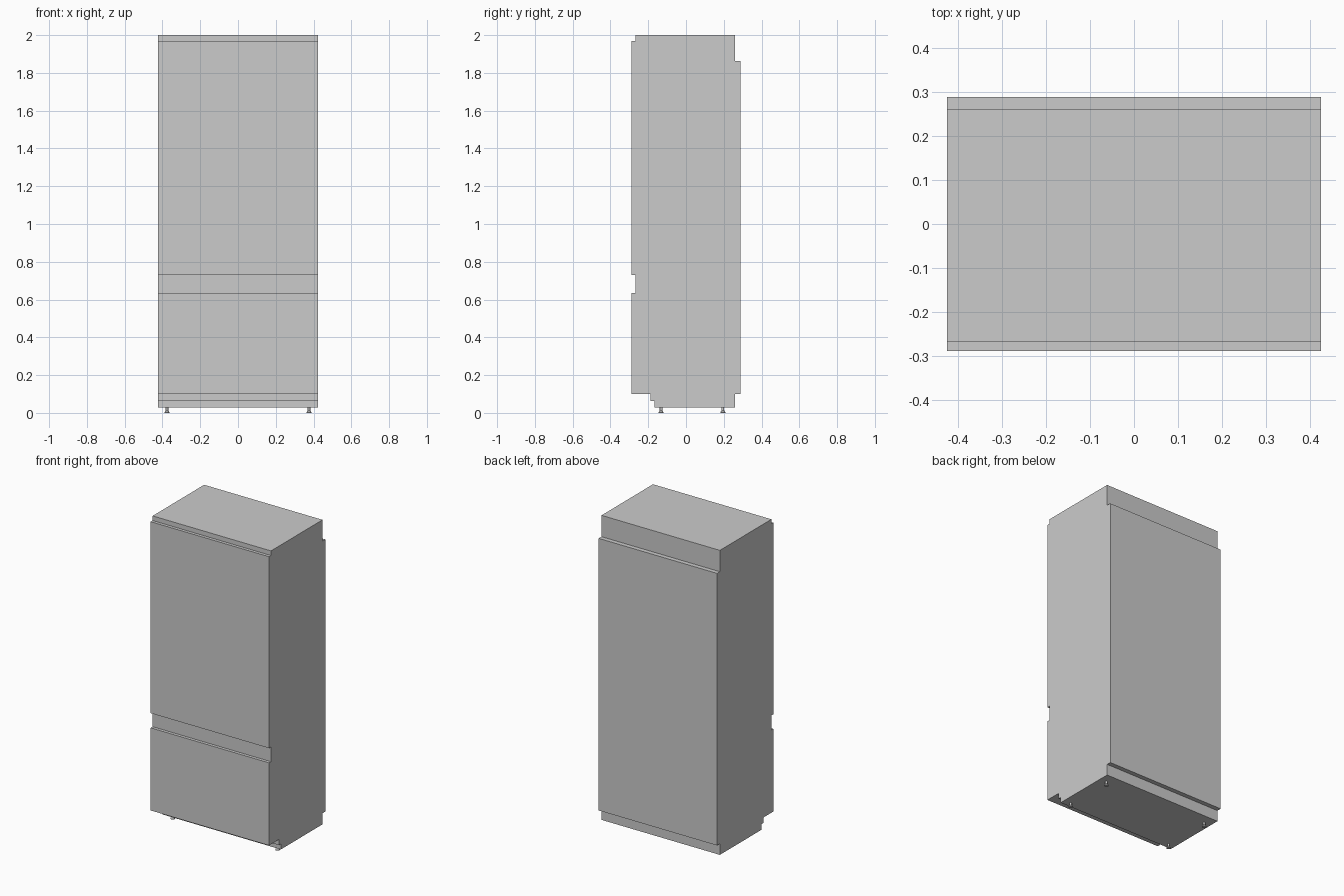
import bpy, bmesh

if "Cube" in bpy.data.objects:
    bpy.data.objects.remove(bpy.data.objects["Cube"])

HALF_W = 0.424


def new_object(name, bm):
    bmesh.ops.recalc_face_normals(bm, faces=bm.faces)
    mesh = bpy.data.meshes.new(name)
    bm.to_mesh(mesh)
    bm.free()
    obj = bpy.data.objects.new(name, mesh)
    bpy.context.collection.objects.link(obj)
    return obj


def extrude_profile(name, profile, half_width):
    """Extrude a closed (y, z) side profile across the width."""
    bm = bmesh.new()
    face = bm.faces.new([bm.verts.new((-half_width, y, z)) for y, z in profile])
    ext = bmesh.ops.extrude_face_region(bm, geom=[face], use_keep_orig=True)
    verts = [g for g in ext["geom"] if isinstance(g, bmesh.types.BMVert)]
    bmesh.ops.translate(bm, verts=verts, vec=(2 * half_width, 0, 0))
    return new_object(name, bm)


def foot(name, x, y):
    """Levelling foot: flat pad, flared cone and stem reaching into the base."""
    bm = bmesh.new()
    for r1, r2, z0, z1 in ((0.013, 0.013, 0.0, 0.004),
                           (0.013, 0.007, 0.004, 0.012),
                           (0.007, 0.007, 0.012, 0.032)):
        part = bmesh.ops.create_cone(bm, cap_ends=True, segments=20,
                                     radius1=r1, radius2=r2, depth=z1 - z0)
        bmesh.ops.translate(bm, verts=part["verts"], vec=(x, y, (z0 + z1) / 2))
    obj = new_object(name, bm)
    bpy.context.view_layer.objects.active = obj
    obj.select_set(True)
    bpy.ops.object.shade_smooth_by_angle()
    obj.select_set(False)


# Cabinet with raised upper door, lower drawer front, stepped plinth and back panel
extrude_profile("fridge_cabinet", [
    (-0.268, 2.0), (-0.268, 1.97),                       # top trim
    (-0.288, 1.97), (-0.288, 0.73),                      # upper door
    (-0.268, 0.73), (-0.268, 0.635),                     # gap between doors
    (-0.288, 0.635), (-0.288, 0.10),                     # freezer drawer
    (-0.187, 0.10), (-0.187, 0.064),                     # toe kick
    (-0.167, 0.064), (-0.167, 0.028),                    # recessed plinth
    (0.259, 0.028), (0.259, 0.10),                       # rear base
    (0.288, 0.10), (0.288, 1.862),                       # back panel
    (0.259, 1.862), (0.259, 2.0),                        # rear top step
], HALF_W)

# Four levelling feet
for side, x in (("left", -0.376), ("right", 0.376)):
    for row, y in (("front", -0.132), ("rear", 0.195)):
        foot(f"{row}_{side}_foot", x, y)
